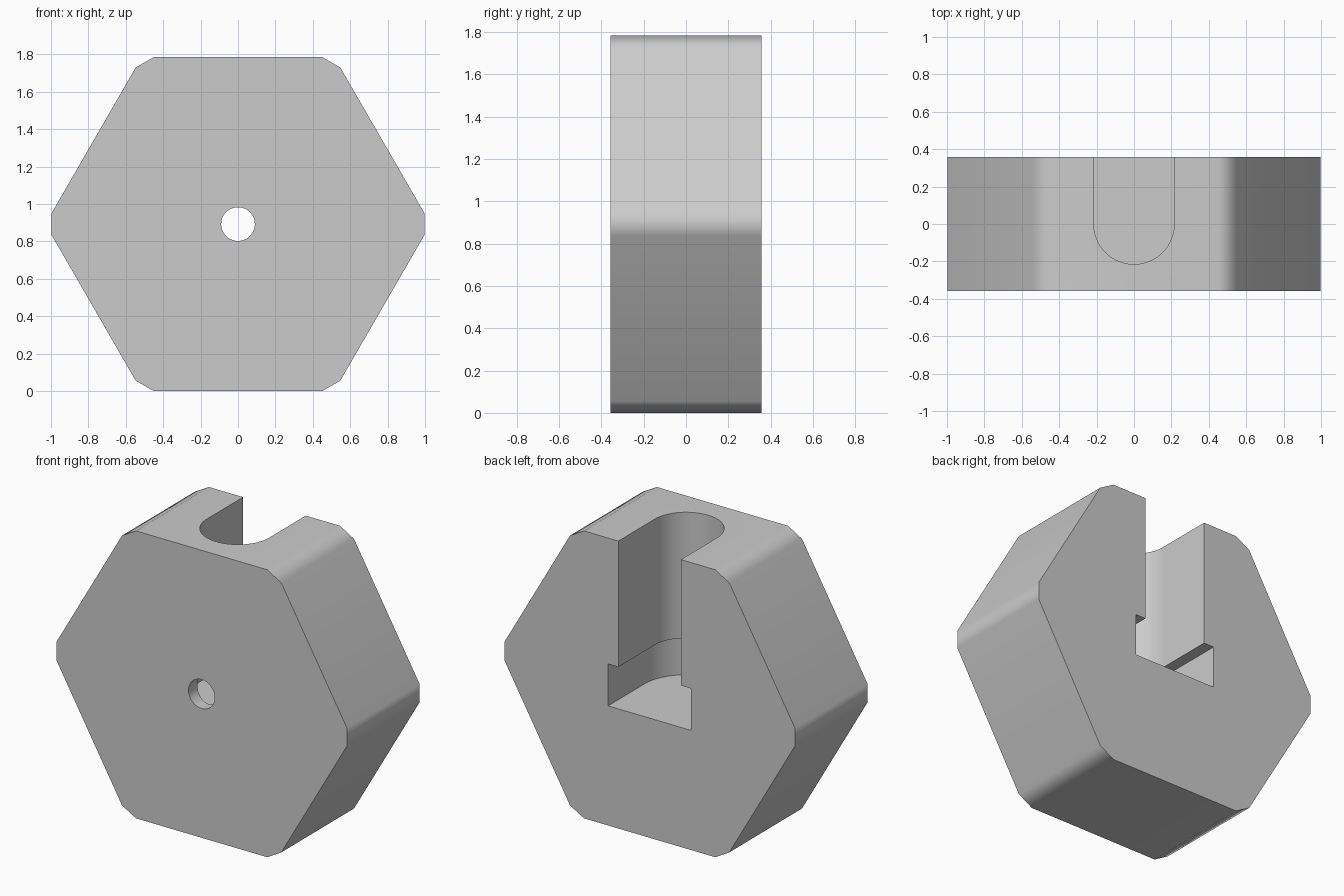
import bpy, bmesh, math
from mathutils import Vector

if "Cube" in bpy.data.objects:
    bpy.data.objects.remove(bpy.data.objects["Cube"], do_unlink=True)

MID_Z = 0.8925      # hexagon centre height, also its apothem
HALF_DEPTH = 0.357

grey = bpy.data.materials.new("plain grey")
grey.use_nodes = True
grey.diffuse_color = (0.6, 0.6, 0.6, 1)
grey.node_tree.nodes["Principled BSDF"].inputs["Base Color"].default_value = (0.6, 0.6, 0.6, 1)


def prism(name, outline, offset):
    """Extrude a closed outline of 3D points along an offset."""
    bm = bmesh.new()
    face = bm.faces.new([bm.verts.new(p) for p in outline])
    grown = bmesh.ops.extrude_face_region(bm, geom=[face])["geom"]
    verts = [v for v in grown if isinstance(v, bmesh.types.BMVert)]
    bmesh.ops.translate(bm, verts=verts, vec=Vector(offset))
    bmesh.ops.recalc_face_normals(bm, faces=bm.faces)
    mesh = bpy.data.meshes.new(name)
    bm.to_mesh(mesh)
    bm.free()
    mesh.materials.append(grey)
    obj = bpy.data.objects.new(name, mesh)
    bpy.context.collection.objects.link(obj)
    return obj


def slot_cutter(name, radius, bottom, top):
    """U-shaped slot, round at the front and open at the back."""
    steps = 32
    arc = [math.pi * (1 + i / steps) for i in range(steps + 1)]
    outline = [(radius * math.cos(a), radius * math.sin(a), bottom) for a in arc]
    outline += [(radius, 0.5, bottom), (-radius, 0.5, bottom)]
    return prism(name, outline, (0, 0, top - bottom))


# Hexagonal block with its corners trimmed to a unit circle
half_flat = math.acos(MID_Z)
angles = []
for side in range(6):
    middle = math.radians(30 + 60 * side)
    angles += [middle - half_flat, middle + half_flat]
block = prism("hexagonal_block",
              [(math.cos(a), -HALF_DEPTH, MID_Z + math.sin(a)) for a in angles],
              (0, 2 * HALF_DEPTH, 0))

# Stepped slot and the small hole through the front wall
circle = [2 * math.pi * i / 48 for i in range(48)]
cutters = [
    slot_cutter("head_slot_cutter", 0.285, 0.743, 1.003),
    slot_cutter("neck_slot_cutter", 0.215, 0.87, 2.0),
    prism("pin_hole_cutter",
          [(0.09 * math.cos(a), -0.5, MID_Z + 0.09 * math.sin(a)) for a in circle],
          (0, 0.45, 0)),
]

bpy.ops.object.select_all(action="DESELECT")
block.select_set(True)
bpy.context.view_layer.objects.active = block
for cutter in cutters:
    cutter.hide_render = True
    cut = block.modifiers.new(cutter.name, "BOOLEAN")
    cut.operation = "DIFFERENCE"
    cut.solver = "EXACT"
    cut.object = cutter
    bpy.ops.object.modifier_apply(modifier=cut.name)
    bpy.data.objects.remove(cutter, do_unlink=True)

# Soft shading over the trimmed corners, with broad faces kept flat
bpy.ops.object.shade_smooth_by_angle(angle=math.radians(35))
weighted = block.modifiers.new("weighted_normals", "WEIGHTED_NORMAL")
weighted.keep_sharp = True
